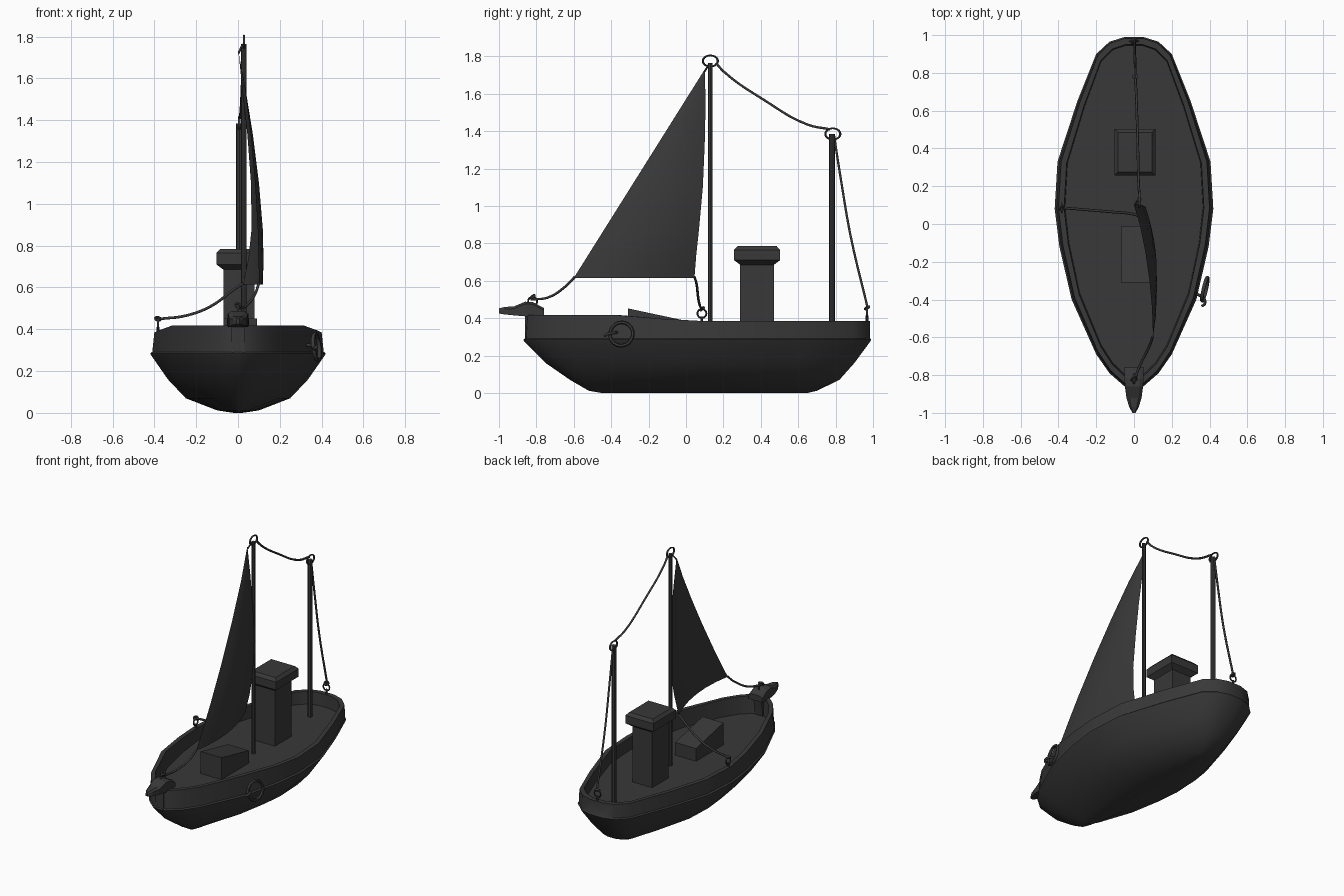
import bpy, bmesh, math
from mathutils import Vector

cube = bpy.data.objects.get("Cube")
if cube:
    bpy.data.objects.remove(cube, do_unlink=True)

mat = bpy.data.materials.new("charcoal")
mat.use_nodes = True
COLOUR = (0.04, 0.04, 0.04, 1)
mat.diffuse_color = COLOUR
mat.node_tree.nodes["Principled BSDF"].inputs["Base Color"].default_value = COLOUR


def mesh_object(name, rings, caps=True, closed=True, smooth=None):
    """Skin a list of equal-length point rings."""
    bm = bmesh.new()
    rows = [[bm.verts.new(p) for p in ring] for ring in rings]
    n = len(rows[0])
    for a, b in zip(rows, rows[1:]):
        for i in range(n if closed else n - 1):
            j = (i + 1) % n
            bm.faces.new((a[i], a[j], b[j], b[i]))
    if caps:
        bm.faces.new(rows[0][::-1])
        bm.faces.new(rows[-1])
    bmesh.ops.remove_doubles(bm, verts=bm.verts, dist=0.0001)
    bmesh.ops.recalc_face_normals(bm, faces=bm.faces)
    me = bpy.data.meshes.new(name)
    bm.to_mesh(me)
    bm.free()
    ob = bpy.data.objects.new(name, me)
    bpy.context.collection.objects.link(ob)
    me.materials.append(mat)
    if smooth:
        shade(ob, smooth)
    return ob


def shade(ob, degrees):
    bpy.ops.object.select_all(action='DESELECT')
    ob.select_set(True)
    bpy.context.view_layer.objects.active = ob
    bpy.ops.object.shade_smooth_by_angle(angle=math.radians(degrees))


def rect(x0, x1, y0, y1, z, grow=0):
    return [(x0 - grow, y0 - grow, z), (x1 + grow, y0 - grow, z),
            (x1 + grow, y1 + grow, z), (x0 - grow, y1 + grow, z)]


def ring(name, loc, radius, thick, rot=(0, 0, 0), scale=(1, 1, 1)):
    bpy.ops.mesh.primitive_torus_add(location=loc, rotation=rot, major_radius=radius,
                                     minor_radius=thick, major_segments=20, minor_segments=6)
    ob = bpy.context.object
    ob.name = name
    ob.scale = scale
    ob.data.materials.append(mat)
    shade(ob, 60)


def rod(name, x, y, z0, z1, r):
    bpy.ops.mesh.primitive_cylinder_add(vertices=8, radius=r, depth=z1 - z0,
                                        location=(x, y, (z0 + z1) / 2))
    bpy.context.object.name = name
    bpy.context.object.data.materials.append(mat)


def rope(name, points, r=0.007):
    cu = bpy.data.curves.new(name, 'CURVE')
    cu.dimensions = '3D'
    cu.bevel_depth = r
    cu.bevel_resolution = 1
    cu.resolution_u = 5
    cu.use_fill_caps = True
    sp = cu.splines.new('BEZIER')
    sp.bezier_points.add(len(points) - 1)
    for bp, p in zip(sp.bezier_points, points):
        bp.co = p
        bp.handle_left_type = bp.handle_right_type = 'AUTO'
    ob = bpy.data.objects.new(name, cu)
    bpy.context.collection.objects.link(ob)
    cu.materials.append(mat)


# Hull: one plan outline, scaled per level
HALF = [(0, -.87), (.05, -.86), (.13, -.79), (.2, -.69), (.33, -.4), (.395, -.12), (.42, .08),
        (.405, .33), (.3, .65), (.2, .9), (.13, .965), (.05, .99), (0, .99)]
OUTLINE = HALF + [(-x, y) for x, y in HALF[-2:0:-1]]


def level(z, width, y0, y1, rim=False):
    pts = []
    for x, y in OUTLINE:
        yy = y0 + (y + .87) / 1.86 * (y1 - y0)
        drop = .033 * min(1, max(0, (yy + .35) / .35)) if rim else 0
        pts.append((x * width / .42, yy, z - drop))
    return pts


mesh_object("hull", [
    level(0, .02, -.45, .65), level(.012, .1, -.52, .7), level(.07, .25, -.62, .82),
    level(.16, .335, -.75, .9), level(.275, .415, -.865, .985), level(.285, .42, -.87, .99),
    level(.292, .41, -.862, .985), level(.418, .4, -.855, .983, True),
    level(.418, .37, -.82, .95, True), level(.3, .365, -.81, .945)], smooth=35)

# Chimney with flared collar
C = (-.07, .08, .29, .47)
mesh_object("chimney", [rect(*C, .29), rect(*C, .685), rect(*C, .71, .033),
                        rect(*C, .765, .033), rect(*C, .785, .015)])

# Hatch box with sloping lid
lid = [(x, y, .452 if y < -.1 else .388) for x, y, z in rect(-.07, .09, -.31, -.01, 0)]
mesh_object("deck_hatch", [rect(-.07, .09, -.31, -.01, .29), lid])

# Beaked prow ornament: stations along y of half width, bottom, top
prow = []
for y, w, lo, hi in [(-1, .008, .425, .452), (-.97, .025, .42, .46), (-.92, .04, .415, .463),
                     (-.86, .048, .41, .488), (-.82, .05, .41, .486), (-.76, .052, .415, .455)]:
    prow.append([(-w, y, lo), (w, y, lo), (w, y, hi - .012), (w * .6, y, hi),
                 (-w * .6, y, hi), (-w, y, hi - .012)])
mesh_object("prow_ornament", prow)
mesh_object("prow_support", [rect(-.03, .03, -.86, -.8, .28), rect(-.03, .03, -.86, -.78, .42)])

# Masts and mast rings
side = (0, math.pi / 2, 0)
rod("main_mast", .028, .13, .29, 1.765, .013)
rod("aft_mast", .006, .78, .29, 1.385, .016)
ring("main_mast_ring", (.028, .13, 1.775), .04, .006, side, (.75, 1, 1))
ring("aft_mast_ring", (.006, .785, 1.385), .04, .006, side, (.75, 1, 1))

# Sail: sheet between the luff and leech edges, bellied to the left
LUFF = [(.003, .1, 1.73), (.02, .105, 1.55), (.045, .1, 1.33), (.062, .09, 1.1),
        (.065, .07, .88), (.05, .055, .74), (.025, .045, .615)]
sail_rows = []
for i, a in enumerate(LUFF):
    t = (1.73 - a[2]) / 1.115
    leech = Vector((.1 * math.sin(t * math.pi / 2) ** .8, .1 - .7 * t, a[2]))
    row = []
    for k in range(7):
        s = k / 6
        p = Vector(a).lerp(leech, s)
        p.x += .2 * s * (1 - s) * t
        row.append(p)
    sail_rows.append(row)
mesh_object("sail", sail_rows, caps=False, closed=False, smooth=60)

# Rigging
rope("mast_rope", [(.028, .16, 1.765), (.025, .2, 1.72), (.02, .42, 1.565), (.013, .65, 1.435),
                   (.008, .77, 1.41)])
rope("stern_rope", [(.006, .79, 1.385), (.006, .83, 1.13), (.005, .88, .84), (.003, .97, .46)])
rope("side_rope", [(.025, .045, .62), (-.02, .055, .59), (-.13, .065, .51), (-.25, .075, .465),
                   (-.37, .085, .45)])
rope("bow_rope", [(.1, -.595, .62), (.08, -.65, .565), (.035, -.74, .51), (0, -.83, .5)])
rope("sail_head_rope", [(.003, .1, 1.72), (.02, .125, 1.76)], .005)

# Tie points: eyelet plus a wrapped knot
for name, (x, y, z), drop in [("stern", (0, .968, .43), .05), ("side", (-.383, .085, .425), .02),
                              ("bow", (0, -.82, .49), .01)]:
    ring(name + "_eyelet", (x, y, z), .024, .005, side if name != "stern" else (math.pi / 2, 0, 0))
    ring(name + "_knot", (x, y, z + .025), .012, .007, (.6, .3, 0))
    rod(name + "_peg", x, y, z - drop - .02, z - .015, .007)

# Life ring hung against the hull side
turn = math.radians(-13)
ring("life_ring", (.375, -.345, .315), .063, .01, (0, math.pi / 2 - .12, turn))
rope("life_ring_hook", [(.33, -.37, .325), (.365, -.39, .32), (.375, -.42, .315),
                        (.36, -.435, .305)], .008)
